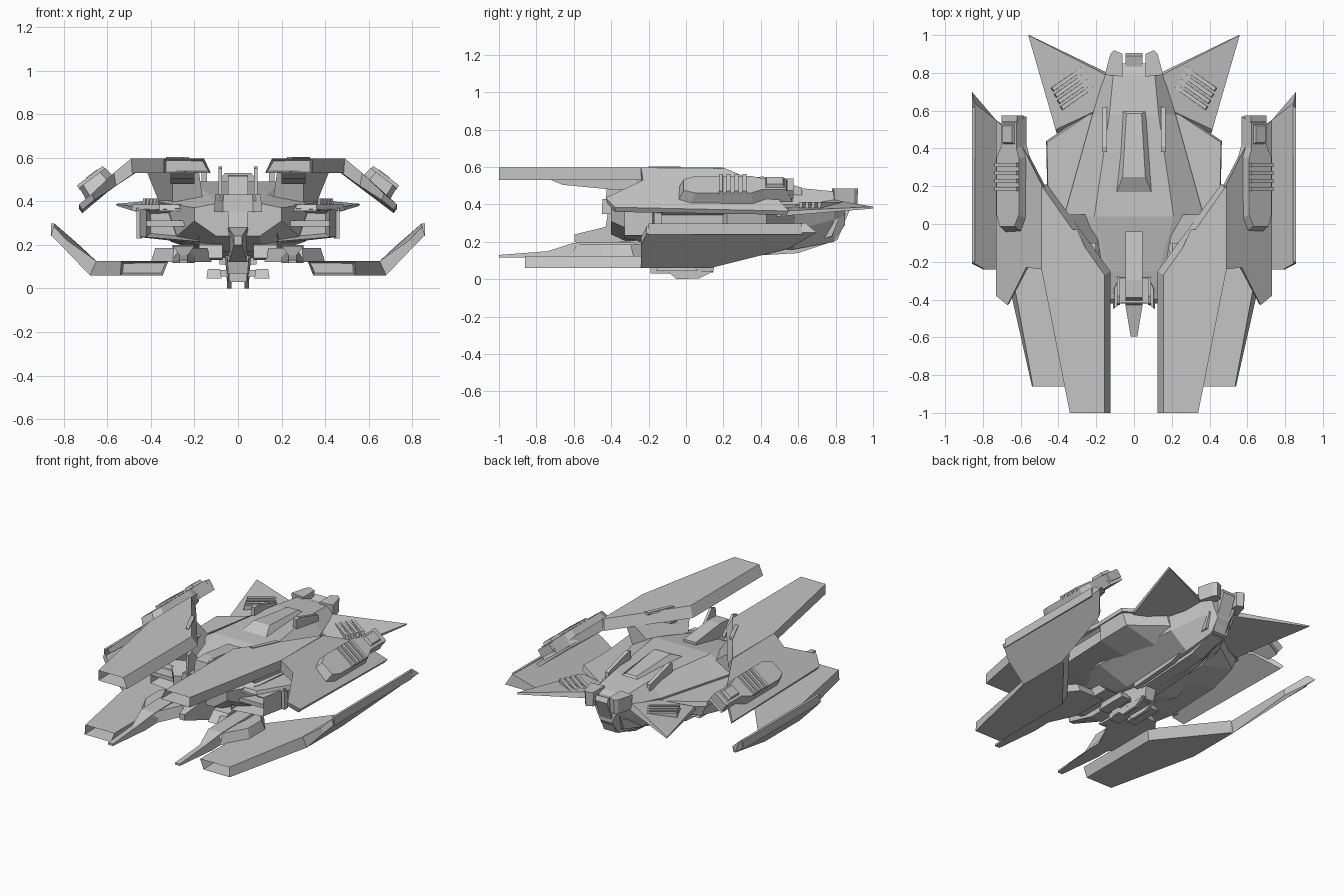
import bpy, bmesh, math
from mathutils import Matrix, Vector

hull_grey = bpy.data.materials.new("hull_grey")
hull_grey.diffuse_color = (0.56, 0.56, 0.56, 1)


def finish(name, bm, mirror=False, matrix=None):
    bmesh.ops.recalc_face_normals(bm, faces=bm.faces)
    me = bpy.data.meshes.new(name)
    bm.to_mesh(me)
    bm.free()
    me.materials.append(hull_grey)
    ob = bpy.data.objects.new(name, me)
    bpy.context.collection.objects.link(ob)
    if matrix:
        me.transform(matrix)
    if mirror:
        m = ob.modifiers.new("mirror", 'MIRROR')
        m.use_clip = False
        m.merge_threshold = 1e-5
    return ob


def loft(name, rings, mirror=False, matrix=None):
    """Skin a row of equal-length closed rings and cap both ends."""
    bm = bmesh.new()
    vs = [[bm.verts.new(p) for p in r] for r in rings]
    n = len(vs[0])
    for a, b in zip(vs, vs[1:]):
        for i in range(n):
            bm.faces.new((a[i], a[(i + 1) % n], b[(i + 1) % n], b[i]))
    bm.faces.new(vs[0])
    bm.faces.new(vs[-1])
    return finish(name, bm, mirror, matrix)


def slab(name, pts, z0, z1, mirror=True, shrink0=1, shrink1=1, matrix=None):
    """Plan outline raised from z0 to z1, optionally tapered."""
    cx = sum(p[0] for p in pts) / len(pts)
    cy = sum(p[1] for p in pts) / len(pts)
    ring = lambda z, s: [(cx + (x - cx) * s, cy + (y - cy) * s, z) for x, y in pts]
    return loft(name, [ring(z0, shrink0), ring(z1, shrink1)], mirror, matrix)


def box(name, x0, x1, y0, y1, z0, z1, mirror=True, taper=1, matrix=None):
    return slab(name, [(x0, y0), (x1, y0), (x1, y1), (x0, y1)], z0, z1, mirror, 1, taper, matrix)


def side_profile(name, pts, x0, x1, mirror=True):
    """Side outline (y, z) extruded across x."""
    return loft(name, [[(x, y, z) for y, z in pts] for x in (x0, x1)], mirror)


def recess(ob, direction, margin, depth):
    """Sink a panel into the biggest face looking along a direction."""
    bm = bmesh.new()
    bm.from_mesh(ob.data)
    bm.normal_update()
    d = Vector(direction)
    face = max((f for f in bm.faces if f.normal.dot(d) > 0.85), key=lambda f: f.calc_area(), default=None)
    if face:
        bmesh.ops.inset_individual(bm, faces=[face], thickness=margin, depth=0)
        off = -face.normal * depth
        for v in face.verts:
            v.co += off
    bm.to_mesh(ob.data)
    bm.free()


# --- central hull, lofted along y: (y, top w, top z, mid w, mid z, low w, low z, base w, base z)
secs = [(-.40, .10, .39, .20, .37, .20, .31, .10, .24),
        (-.25, .13, .43, .33, .39, .28, .24, .11, .17),
        (.04, .21, .49, .37, .40, .31, .215, .09, .14),
        (.58, .13, .49, .22, .40, .19, .26, .07, .16),
        (.79, .11, .47, .155, .42, .09, .32, .05, .20),
        (.85, .06, .45, .10, .41, .07, .34, .045, .29)]
rings = []
for y, a, za, b, zb, c, zc, d, zd in secs:
    half = [(a, za), (b, zb), (c, zc), (d, zd)]
    rings.append([(x, y, z) for x, z in half] + [(-x, y, z) for x, z in reversed(half)])
loft("hull", rings)

# nose prongs, snout and chin
slab("nose_prong", [(.06, .78), (.06, .90), (.105, .92), (.125, .90), (.155, .79)], .39, .485, True, .92, 1)
side_profile("nose_snout", [(.78, .44), (.89, .47), (.905, .44), (.85, .31), (.81, .21), (.60, .14), (.10, .11), (.10, .2)],
             -.045, .045, False)
side_profile("chin_rail", [(.82, .33), (.78, .23), (.45, .135), (.10, .11), (.10, .15), (.5, .2)], .055, .085)

# raised spine wedge and deck fins
loft("spine_wedge", [[(-.065, .60, .485), (.065, .60, .485), (.10, .15, .48), (-.10, .15, .48)],
                     [(-.04, .585, .50), (.04, .585, .50), (.06, .25, .53), (-.06, .25, .53)]])
side_profile("deck_fin", [(.38, .46), (.38, .545), (.41, .55), (.62, .49), (.62, .45)], .143, .167)

# side shoulder plates and engine nacelles
slab("shoulder_plate", [(.15, .62), (.24, .59), (.465, .44), (.46, .2), (.49, -.12), (.36, -.33), (.15, -.33)],
     .355, .385, shrink1=.97)
loft("engine_nacelle", [
    [(.18, -.33, .215), (.42, -.33, .235), (.42, -.33, .36), (.18, -.33, .37)],
    [(.18, -.18, .205), (.45, -.18, .235), (.45, -.18, .365), (.18, -.18, .37)],
    [(.18, .22, .205), (.45, .22, .25), (.455, .22, .365), (.18, .22, .37)],
    [(.18, .43, .22), (.42, .43, .28), (.455, .43, .365), (.18, .43, .37)],
    [(.16, .58, .25), (.20, .58, .29), (.23, .58, .365), (.16, .58, .37)]], True)
nac = bpy.data.objects["engine_nacelle"]
recess(nac, (0, -1, 0), .025, .10)
recess(nac, (1, 0, 0), .03, .03)
box("exhaust_bar", .19, .42, -.325, -.25, .285, .312)
box("nacelle_collar", .44, .465, -.17, -.13, .23, .37)

# swept canards with slatted vents
loft("canard", [
    [(.14, .80, .385), (.555, 1.0, .378), (.41, .48, .335), (.18, .56, .35)],
    [(.15, .79, .425), (.56, 1.0, .388), (.415, .50, .365), (.20, .60, .395)]], True)
for k in range(4):
    m = Matrix.Translation((.352 - .016 * k, .768 - .033 * k, .392)) @ Matrix.Rotation(math.radians(-35), 4, 'Z')
    box("canard_slat", -.105, .10, -.011, .011, -.01, .02, True, .95, m)

# --- upper wings: flat inner blade and drooping outer blade
blade = loft("upper_wing_inner", [
    [(.125, -1, .53), (.34, -1, .53), (.485, -.24, .53), (.485, .21, .53), (.46, .21, .53), (.125, -.25, .53)],
    [(.156, -1, .597), (.34, -1, .597), (.49, -.24, .597), (.49, .20, .597), (.48, .19, .597), (.156, -.27, .597)]], True)
recess(blade, (0, -1, 0), .014, .12)
loft("upper_wing_outer", [
    [(.475, -.24, .53), (.56, -.23, .47), (.66, -.42, .405), (.715, -.38, .36), (.715, .54, .345), (.59, .43, .45), (.47, .20, .53)],
    [(.49, -.24, .597), (.57, -.23, .53), (.67, -.43, .435), (.73, -.38, .385), (.73, .55, .365), (.60, .43, .50), (.485, .20, .597)]], True)
# inlaid strip on the leading edge
loft("upper_wing_strip", [
    [(.225, -.20, .585), (.25, -.20, .585), (.33, -.03, .585), (.30, -.03, .585)],
    [(.225, -.20, .602), (.25, -.20, .602), (.33, -.03, .602), (.30, -.03, .602)]], True)
# mounts below the upper wings
side_profile("upper_wing_mount", [(-.72, .53), (-.66, .505), (-.40, .48), (-.25, .48), (-.1, .53)], .20, .31)
loft("upper_wing_pylon", [
    [(.16, -.25, .40), (.30, -.25, .39), (.36, .05, .39), (.20, .05, .42)],
    [(.18, -.30, .54), (.30, -.30, .54), (.42, .05, .54), (.36, .05, .54)]], True)

# --- weapon pods on the drooping blades, built flat then tilted
tilt = Matrix.Translation((.645, 0, .475)) @ Matrix.Rotation(math.radians(37), 4, 'Y')
slab("wing_pod", [(-.05, -.05), (.06, -.05), (.085, .02), (.085, .36), (.05, .43), (.05, .57),
                  (-.065, .57), (-.065, .42), (-.085, .36), (-.085, .02)], -.04, .04, True, 1, .88, tilt)
for k in range(4):
    y = .175 + k * .042
    box("pod_rib", -.075, .08, y, y + .022, .03, .055, True, .95, tilt)
box("pod_tip", -.05, .03, .42, .53, .03, .058, True, .8, tilt)
box("pod_muzzle", -.06, .045, .54, .575, -.02, .035, True, 1, tilt)

# --- lower wings: flat inner blade and rising outer blade
blade = loft("lower_wing_inner", [
    [(.345, -.86, .06), (.54, -.86, .06), (.68, -.24, .06), (.68, .13, .06), (.66, .12, .06), (.345, -.27, .06)],
    [(.32, -.86, .125), (.535, -.86, .125), (.65, -.24, .125), (.65, .15, .125), (.64, .15, .125), (.32, -.25, .125)]], True)
recess(blade, (0, -1, 0), .014, .12)
loft("lower_wing_outer", [
    [(.68, -.24, .06), (.80, -.24, .185), (.858, -.21, .245), (.858, .70, .25), (.74, .55, .165), (.68, .13, .06)],
    [(.65, -.24, .125), (.79, -.24, .225), (.845, -.21, .285), (.845, .64, .30), (.73, .55, .20), (.65, .15, .125)]], True)
box("lower_wing_tip_rail", .842, .858, -.20, .62, .24, .298)

# lower gun mounts bridging body and wing
side_profile("lower_gun", [(-1, .117), (-1, .13), (-.74, .15), (-.60, .195), (-.28, .20), (-.2, .13), (-.70, .117)],
             .20, .30)
gun = bpy.data.objects["lower_gun"]
for v in gun.data.vertices:      # narrow the barrel
    if v.co.y < -.72:
        v.co.x = .25 + (v.co.x - .25) * .35
slab("lower_gun_shroud", [(.22, -.62), (.30, -.62), (.40, -.45), (.40, -.28), (.30, -.15), (.12, -.15), (.12, -.40)],
     .12, .185, shrink1=.85)
side_profile("lower_strut", [(-.42, .14), (-.36, .20), (-.15, .22), (-.05, .13), (-.38, .13)], .07, .18)

# --- tail boom, tail block and fins
loft("tail_boom", [[(s * (.018 if y < -.5 else .045), y, z) for y, z in
                    [(-.04, .49), (-.30, .52), (-.39, .515), (-.43, .28), (-.595, .24), (-.595, .20), (-.35, .12), (-.04, .12)]]
                   for s in (-1, 1)])
slab("tail_block", [(-.08, -.28), (-.11, -.34), (-.11, -.45), (-.07, -.42), (.07, -.42), (.11, -.45), (.11, -.34), (.08, -.28)],
     .35, .43, False, 1, .95)
side_profile("tail_fin", [(-.43, .40), (-.42, .55), (-.38, .56), (-.28, .45), (-.28, .40)], .073, .09)

# --- belly turret
slab("turret_base", [(-.05, -.18), (.05, -.18), (.06, 0), (.04, .17), (-.04, .17), (-.06, 0)], .035, .15, False, .85, 1)
box("turret_arm", .03, .11, -.07, .03, .055, .085)
box("turret_pod", .075, .145, -.16, .06, .045, .09, True, .8)
side_profile("turret_skid", [(-.05, .0), (.07, .005), (.15, .045), (-.10, .045)], .03, .05)
box("turret_core", -.04, .04, -.19, .12, .03, .07, False)
